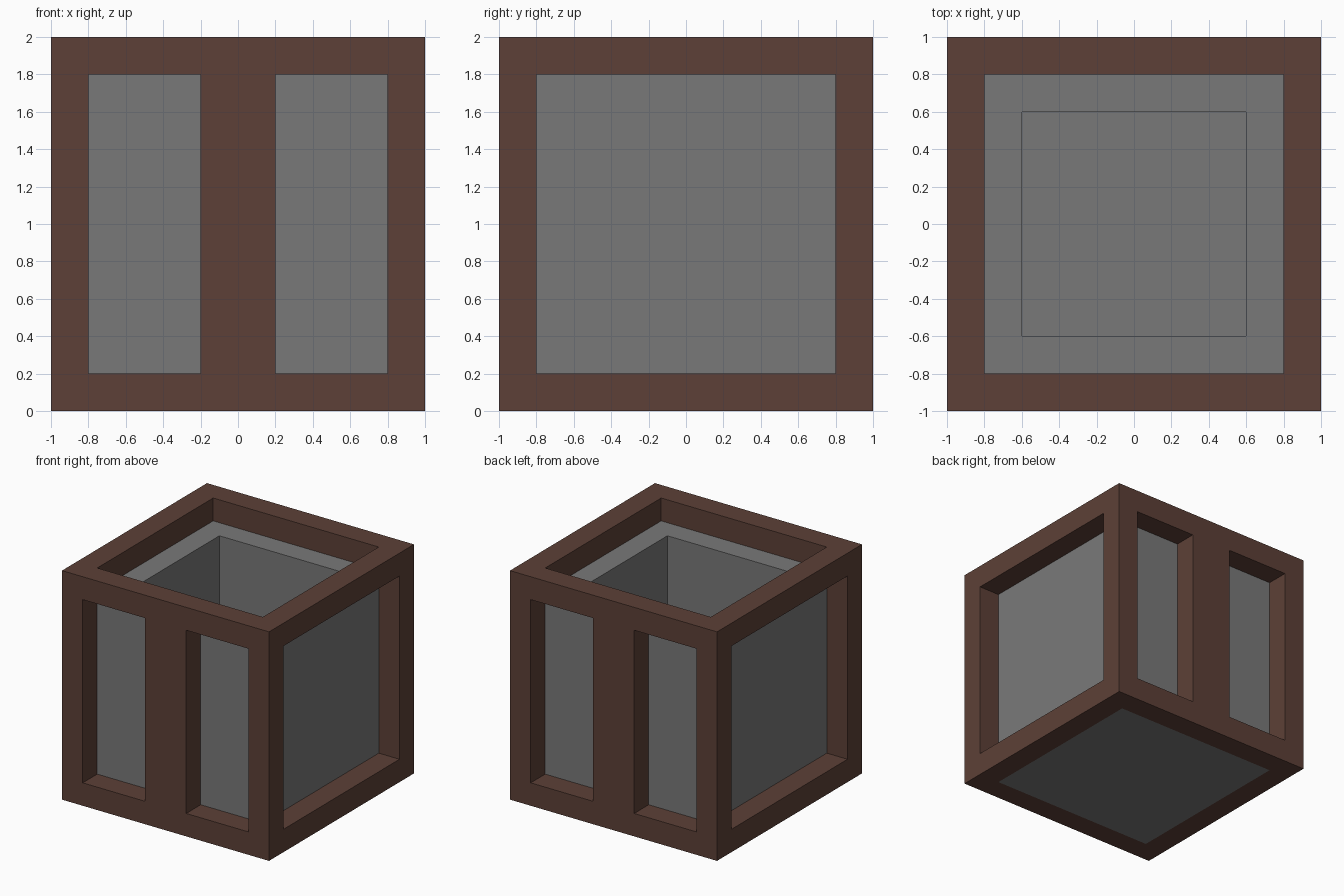
import bpy
from mathutils import Vector

default = bpy.data.objects.get("Cube")
if default:
    bpy.data.objects.remove(default, do_unlink=True)


def material(name, rgb):
    mat = bpy.data.materials.new(name)
    mat.use_nodes = True
    mat.diffuse_color = (*rgb, 1)
    mat.node_tree.nodes["Principled BSDF"].inputs["Base Color"].default_value = (*rgb, 1)
    return mat


def box(name, low, high, mat):
    """Box between two opposite corners."""
    low, high = Vector(low), Vector(high)
    bpy.ops.mesh.primitive_cube_add(size=1)
    obj = bpy.context.object
    obj.name = name
    for v in obj.data.vertices:
        v.co = [l if c < 0 else h for c, l, h in zip(v.co, low, high)]
    obj.data.materials.append(mat)
    return obj


def carve(target, low, high, mat):
    """Cut a box-shaped opening and discard the cutter."""
    cutter = box("cutter", low, high, mat)
    cutter.hide_render = True
    mod = target.modifiers.new("opening", "BOOLEAN")
    mod.operation, mod.solver, mod.object = "DIFFERENCE", "EXACT", cutter
    bpy.context.view_layer.objects.active = target
    bpy.ops.object.modifier_apply(modifier=mod.name)
    bpy.data.objects.remove(cutter, do_unlink=True)


brown = material("dark brown wood", (0.109, 0.051, 0.038))
grey = material("stone grey", (0.191, 0.191, 0.191))

BEAM = 0.2          # beam width and wall thickness
IN = 1 - BEAM       # inner edge of the frame
TOP = 2 - BEAM      # underside of the top beams
OUT = 1.1           # cutters reach past the outside

# Outer frame: open sides, open top and bottom, centre posts front and back
frame = box("frame", (-1, -1, 0), (1, 1, 2), brown)
carve(frame, (-OUT, -IN, BEAM), (OUT, IN, TOP), brown)
carve(frame, (-IN, -IN, -OUT), (IN, IN, 2 * OUT), brown)
for a, b in ((-IN, -BEAM), (BEAM, IN)):
    carve(frame, (a, -OUT, BEAM), (b, OUT, TOP), brown)

# Inner basin: thick walls, open top, base flush with the frame
basin = box("basin", (-IN, -IN, 0), (IN, IN, TOP), grey)
RIM = IN - BEAM
carve(basin, (-RIM, -RIM, BEAM), (RIM, RIM, 2 * OUT), grey)
